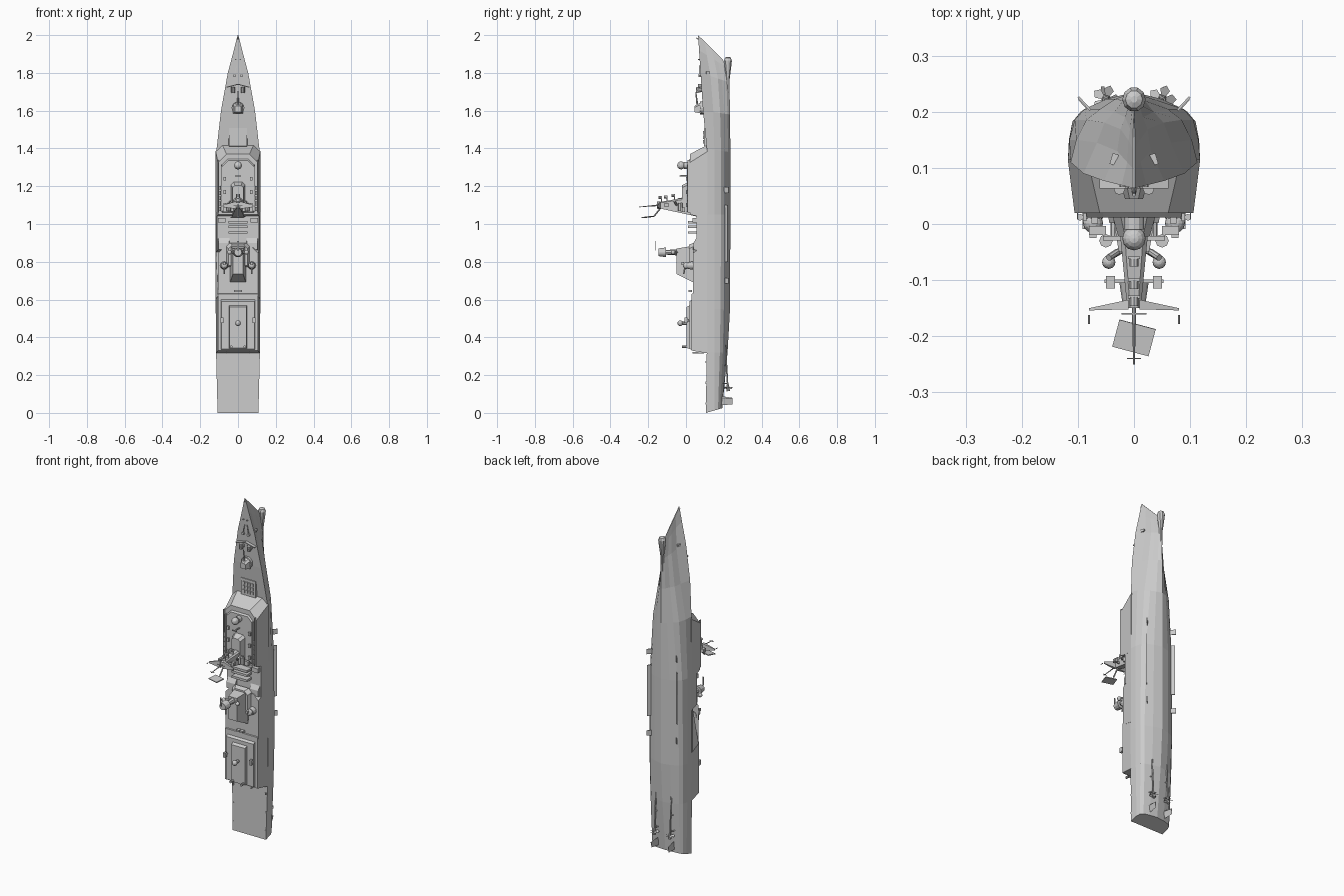
import bpy, bmesh, math
from mathutils import Vector, Matrix

def finish(name, bm):
    bmesh.ops.recalc_face_normals(bm, faces=bm.faces)
    me = bpy.data.meshes.new(name)
    bm.to_mesh(me)
    bm.free()
    ob = bpy.data.objects.new(name, me)
    bpy.context.collection.objects.link(ob)
    return ob

def loft(name, rings):
    bm = bmesh.new()
    vs = [[bm.verts.new(p) for p in r] for r in rings]
    n = len(vs[0])
    for a, b in zip(vs, vs[1:]):
        for i in range(n):
            bm.faces.new((a[i], a[(i+1) % n], b[(i+1) % n], b[i]))
    bm.faces.new(vs[0])
    bm.faces.new(vs[-1])
    return finish(name, bm)

def slab(name, y0, f0, y1, f1, x=0):
    """Tapered house between two heights; footprint = half width, aft z, fore z, fore corner cut."""
    def ring(y, f):
        w, a, b, c = f
        pts = [(-w, a), (w, a)] + ([(w, b-c), (w-c, b), (c-w, b), (-w, b-c)] if c else [(w, b), (-w, b)])
        return [(x+px, y, pz) for px, pz in pts]
    return loft(name, [ring(y0, f0), ring(y1, f1)])

def box(name, c, s, rot=(0, 0, 0)):
    bm = bmesh.new()
    bmesh.ops.create_cube(bm, size=1, matrix=Matrix.Diagonal((*s, 1)))
    ob = finish(name, bm)
    ob.location, ob.rotation_euler = c, rot
    return ob

def rod(name, p, q, r, r2=None, n=8):
    p, q = Vector(p), Vector(q)
    d = q-p
    bm = bmesh.new()
    bmesh.ops.create_cone(bm, cap_ends=True, segments=n, radius1=r, radius2=r if r2 is None else r2, depth=d.length)
    bm.transform(Matrix.Translation((p+q)/2) @ d.to_track_quat('Z', 'Y').to_matrix().to_4x4())
    return finish(name, bm)

def ball(name, c, r, scale=(1, 1, 1)):
    bm = bmesh.new()
    bmesh.ops.create_uvsphere(bm, u_segments=12, v_segments=8, radius=r)
    ob = finish(name, bm)
    ob.location, ob.scale = c, scale
    return ob

# Hull stations: deck z, keel z, deck y/w, waterline y/w, bilge y/w, keel y
stations = [
    (0, .025, .105, .108, .15, .108, .18, .085, .192),
    (.32, .32, .11, .116, .15, .114, .195, .09, .220),
    (.55, .55, .11, .118, .15, .116, .20, .095, .233),
    (1.05, 1.05, .11, .118, .15, .115, .205, .088, .235),
    (1.40, 1.38, .11, .113, .15, .103, .205, .060, .235),
    (1.60, 1.58, .09, .090, .145, .066, .20, .035, .233),
    (1.80, 1.75, .077, .054, .13, .030, .19, .016, .230),
    (1.92, 1.83, .069, .022, .11, .012, .17, .007, .215),
    (2.0, 1.87, .064, .002, .10, .002, .15, .002, .195)]
rings = []
for zd, zk, yd, wd, ym, wm, yb, wb, yk in stations:
    half = [(wd, yd), (wm, ym), ((wm+wb)*.52, ym*.35+yb*.65), (wb, yb), (wb*.55, yb*.4+yk*.6)]
    loop = half + [(0, yk)] + [(-w, y) for w, y in reversed(half)]
    rings.append([(w, y, zd+(zk-zd)*(y-yd)/(yk-yd)) for w, y in loop])
loft("hull", rings)
loft("bow_bulb", [[(r*.95*math.cos(a*math.pi/5), .222+r*math.sin(a*math.pi/5), z) for a in range(10)]
                  for z, r in ((1.68, .008), (1.77, .010), (1.83, .018), (1.865, .022), (1.88, .016), (1.885, .006))])

# Superstructure, bow to stern
slab("forward_house", .115, (.118, 1.03, 1.42, .035), .02, (.106, 1.05, 1.37, .045))
slab("bridge_roof", .022, (.086, 1.06, 1.345, .03), .012, (.084, 1.07, 1.335, .03))
slab("midship_house", .115, (.118, .85, 1.06, 0), .055, (.110, .86, 1.06, 0))
slab("aft_house", .115, (.118, .60, .90, 0), .036, (.107, .62, .875, .03))
slab("hangar", .115, (.117, .315, .66, 0), .030, (.106, .33, .63, 0))
slab("hangar_roof", .031, (.09, .335, .60, 0), .018, (.088, .338, .59, 0))
slab("hangar_top", .02, (.047, .34, .57, 0), .002, (.044, .343, .56, 0))
for s in (-1, 1):
    box("bridge_side_rail", (s*.088, .012, 1.19), (.006, .014, .25))
    box("deck_edge_rail", (s*.101, .014, 1.20), (.002, .012, .28))
    slab("midship_step", .058, (.03, .86, .93, 0), .04, (.028, .865, .90, 0), s*.075)
    box("boat_bay", (s*.085, .045, 1.02), (.04, .022, .025))
    for k in range(5):
        rod("life_raft", (s*.096, .012, 1.07+k*.028), (s*.096, .012, 1.09+k*.028), .006)
    for k in range(3):
        box("bridge_locker", (s*.07, .008, 1.10+k*.07), (.012, .014, .02))
for z in (.955, .985, 1.01):
    box("exhaust_slat", (0, .034, z), (.10, .045, .013))

# Main mast
slab("mast_house", .02, (.04, 1.06, 1.225, .015), -.022, (.028, 1.075, 1.205, .012))
slab("mast_tower", .055, (.032, 1.04, 1.15, .01), -.15, (.012, 1.085, 1.115, .005))
rod("mast_nose", (0, .01, 1.12), (0, -.045, 1.12), .024, .016)
for s in (-1, 1):
    loft("yard_arm", [[(s*.01, -.135, z) for z in (1.08, 1.12)] + [(s*.01, -.152, z) for z in (1.12, 1.08)],
                      [(s*.08, -.150, z) for z in (1.09, 1.10)] + [(s*.08, -.154, z) for z in (1.10, 1.09)]])
    rod("yard_whip", (s*.08, -.178, 1.095), (s*.08, -.162, 1.095), .002)
    box("lower_yard", (s*.028, -.102, 1.095), (.05, .006, .012))
    box("yard_sensor", (s*.042, -.104, 1.10), (.016, .022, .02))
    box("mast_platform", (s*.03, -.025, 1.09), (.05, .008, .05))
    rod("jammer", (s*.05, -.03, 1.07), (s*.05, -.03, 1.11), .012)
    box("jammer_arm", (s*.065, -.012, 1.075), (.03, .016, .025))
    rod("side_director", (s*.045, -.06, 1.12), (s*.03, -.05, 1.10), .006)
for y, l in ((-.06, .08), (-.10, .06), (-.13, .05)):
    box("mast_fore_platform", (0, y, 1.12), (.022, .005, l))
    rod("fore_sensor", (0, y-.016, 1.12+l*.4), (0, y, 1.12+l*.4), .008)
rod("mast_pole", (0, -.14, 1.10), (0, -.25, 1.09), .004, .0015)
for z, y in ((1.10, -.16), (1.09, -.24)):
    box("pole_crossbar", (0, y, z), (.045 if y > -.2 else .025, .002, .003))
rod("radar_arm", (0, -.13, 1.09), (0, -.17, 1.04), .004)
box("search_radar", (0, -.203, 1.037), (.067, .05, .005), (.12, 0, -.26))

# Dome on the bridge
rod("bridge_dome_base", (0, .02, 1.31), (0, -.01, 1.31), .018, n=12)
ball("bridge_dome", (0, -.026, 1.31), .021)
rod("navigation_post", (0, .02, 1.255), (0, -.03, 1.255), .004)
box("navigation_radar", (0, -.032, 1.255), (.03, .006, .006))

# Aft mast and its radar
loft("aft_tower", [[(-.042, .04, .69), (.042, .04, .69), (.042, .04, .885), (-.042, .04, .885)],
                   [(-.027, -.05, .735), (.027, -.05, .735), (.027, -.05, .87), (-.027, -.05, .87)]])
slab("aft_tower_shoulder", .04, (.062, .77, .90, .02), .015, (.05, .78, .89, .02))
rod("aft_radar_stem", (0, -.05, .85), (0, -.11, .85), .016, .012)
rod("aft_radar_drum", (0, -.105, .85), (0, -.145, .85), .026, .02, 12)
box("aft_antenna_bar", (0, -.16, .885), (.008, .004, .05))
for s in (-1, 1):
    rod("aft_dome_arm", (s*.02, -.045, .85), (s*.045, -.06, .85), .006)
    ball("aft_dome", (s*.045, -.068, .85), .012)
    # Close-in guns beside the tower
    rod("close_gun_base", (s*.073, .04, .78), (s*.073, .01, .78), .022, .018, 12)
    ball("close_gun_turret", (s*.073, .002, .78), .018)
    rod("close_gun_barrel", (s*.073, -.004, .78), (s*.073, -.012, .735), .004)
    box("close_gun_radar", (s*.073, -.018, .79), (.012, .014, .016))
    # Hangar fittings
    rod("hangar_post", (s*.085, .02, .49), (s*.085, -.005, .49), .006)
    box("hangar_launcher", (s*.085, .0, .49), (.014, .018, .028))
    rod("landing_light", (s*.035, .005, .35), (s*.035, -.022, .35), .007)
    box("hangar_door_edge", (s*.06, .065, .318), (.004, .06, .008))
    box("aft_deck_locker", (s*.012, .022, .645), (.02, .02, .01))
rod("hangar_dome_base", (0, .005, .475), (0, -.02, .475), .009)
ball("hangar_dome", (0, -.03, .475), .015)

# Foredeck: launch cells, gun, breakwater, rocket launchers, anchor gear
slab("cell_deck", .115, (.05, 1.41, 1.51, 0), .095, (.048, 1.412, 1.508, 0))
for i in range(4):
    for j in range(3):
        box("cell_hatch", (-.027+i*.018, .094, 1.435+j*.024), (.013, .006, .018))
rod("gun_ring", (0, .1, 1.615), (0, .075, 1.615), .034, n=16)
slab("gun_turret", .08, (.027, 1.585, 1.645, .012), .045, (.016, 1.592, 1.625, .008))
rod("gun_barrel", (0, .06, 1.63), (0, .052, 1.70), .005, .003)
for s in (-1, 1):
    box("breakwater", (s*.03, .074, 1.732), (.064, .022, .005), (0, s*.25, 0))
    rod("rocket_base", (s*.026, .09, 1.71), (s*.026, .07, 1.71), .012)
    rod("rocket_tubes", (s*.026, .066, 1.695), (s*.026, .062, 1.725), .010)
    rod("capstan", (s*.018, .085, 1.785), (s*.018, .066, 1.785), .008)
    box("anchor_chain", (s*.013, .073, 1.815), (.003, .006, .05), (0, -s*.2, 0))
    rod("bollard", (s*.012, .08, 1.87), (s*.012, .063, 1.87), .003)
rod("jackstaff", (0, .07, 1.975), (0, .055, 1.985), .002)

# Underwater gear
for s in (-1, 1):
    x = s*.05
    rod("propeller_shaft", (x, .222, .12), (x, .205, .42), .004)
    rod("propeller_hub", (x, .224, .115), (x, .221, .15), .009, .006)
    for k in range(5):
        a = k*math.tau/5
        d = Vector((math.cos(a), math.sin(a), 0))
        t = Vector((-d.y, d.x, .5))*.009
        o = Vector((x, .222, .132))
        loft("propeller_blade", [[o+d*.006+t*.4, o+d*.018+t, o+d*.026, o+d*.018-t, o+d*.006-t*.4],
                                 [p+Vector((0, 0, .002)) for p in (o+d*.006+t*.4, o+d*.018+t, o+d*.026, o+d*.018-t, o+d*.006-t*.4)]])
    for z in (.155, .25):
        rod("shaft_strut_inner", (x, .217, z), (s*.035, .185, z), .003)
        rod("shaft_strut_outer", (x, .217, z), (s*.065, .18, z), .003)
    loft("rudder", [[(x-.004, .18, .04), (x+.004, .18, .08), (x-.004, .18, .09)],
                    [(x+s*.006-.003, .245, .045), (x+s*.006+.003, .245, .075), (x+s*.006-.003, .245, .08)]])
    box("bilge_keel", (s*.088, .211, .95), (.003, .03, .30), (0, 0, -s*.75))
    for z in (.70, 1.18):
        box("stabiliser_fin", (s*.088, .214, z), (.004, .034, .03), (0, 0, -s*.75))
    for z in (.05, .16, .27):
        box("deck_cleat", (s*.106, .106, z), (.006, .006, .012))
    box("anchor", (s*.035, .115, 1.80), (.012, .02, .014), (0, 0, s*.3))
